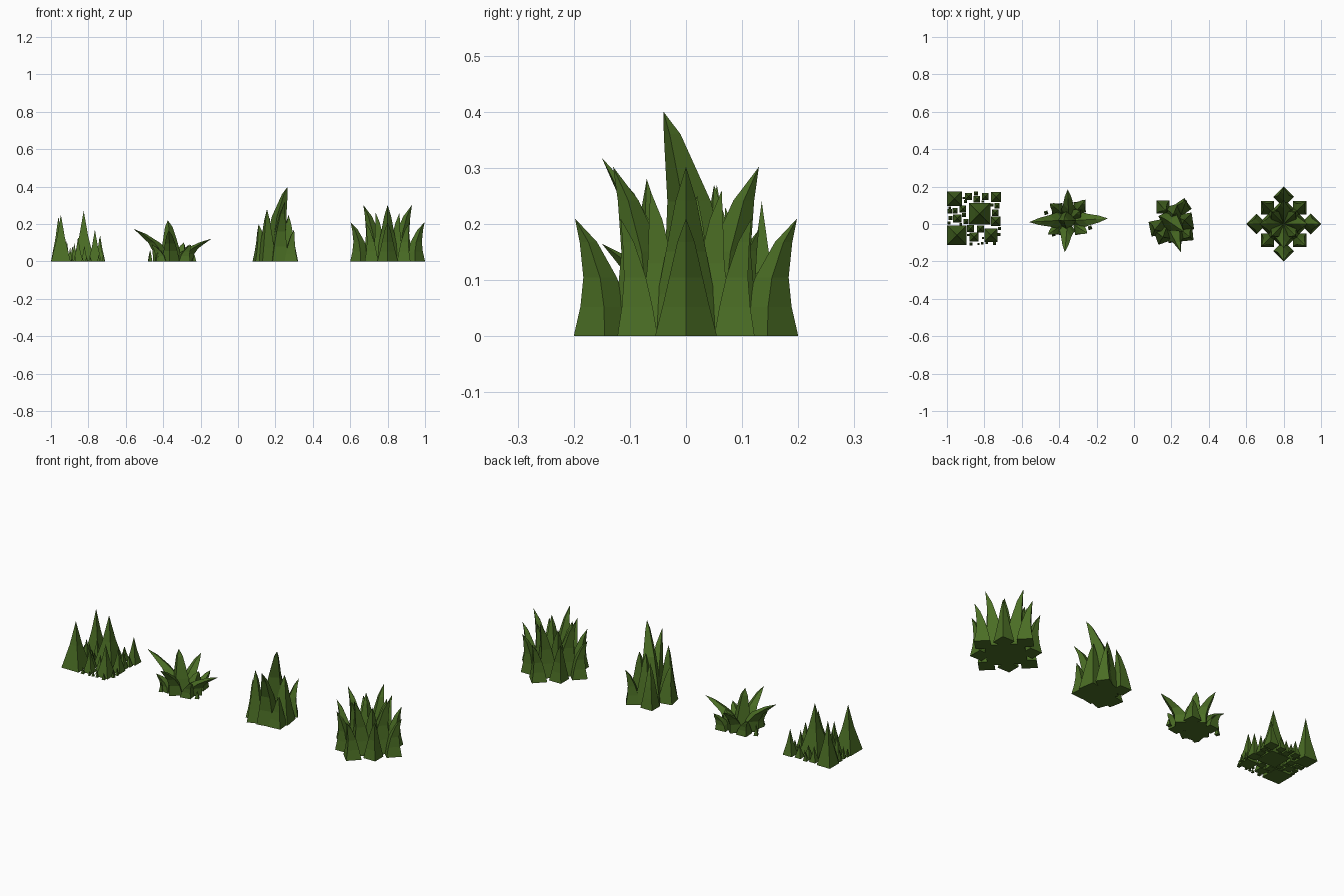
import bpy, bmesh, math, random
from mathutils import Vector

cube = bpy.data.objects.get("Cube")
if cube:
    bpy.data.objects.remove(cube)

green = bpy.data.materials.new("grass green")
green.use_nodes = True
GREEN = (0.07, 0.155, 0.018, 1)
green.diffuse_color = GREEN
green.node_tree.nodes["Principled BSDF"].inputs["Base Color"].default_value = GREEN

RINGS = [(0, 1), (0.25, 0.76), (0.5, 0.54), (0.8, 0.28)]
ARCH_RINGS = [(0, 1), (0.25, 0.78), (0.5, 0.58), (0.8, 0.34)]
TALL_RINGS = [(0, 1), (0.3, 0.75), (0.6, 0.52), (0.9, 0.2)]
CORNER = math.pi / 4


def blade(bm, base, tip, half, yaw=0, power=2.5, rings=RINGS, rise=1):
    """Four-sided leaf that leaves the ground upright and curls to its tip."""
    base, tip = Vector((*base, 0)), Vector(tip)
    loops = []
    for t, width in rings:
        centre = base.lerp(tip, t ** power)
        centre.z = tip.z * t ** rise
        loop = []
        for k in range(4):
            a = yaw + CORNER + k * math.pi / 2
            r = half * width * math.sqrt(2)
            loop.append(bm.verts.new(centre + Vector((r * math.cos(a), r * math.sin(a), 0))))
        loops.append(loop)
    bm.faces.new(loops[0][::-1])
    for lo, hi in zip(loops, loops[1:]):
        for k in range(4):
            n = (k + 1) % 4
            bm.faces.new((lo[k], lo[n], hi[n], hi[k]))
    top = bm.verts.new(tip)
    for k in range(4):
        bm.faces.new((loops[-1][k], loops[-1][(k + 1) % 4], top))


def finish(bm, name, location):
    bmesh.ops.recalc_face_normals(bm, faces=bm.faces[:])
    mesh = bpy.data.meshes.new(name)
    bm.to_mesh(mesh)
    bm.free()
    mesh.materials.append(green)
    obj = bpy.data.objects.new(name, mesh)
    obj.location = location
    bpy.context.collection.objects.link(obj)


# Square patch of straight spikes: large ones placed, small ones filling the gaps
bm = bmesh.new()
spikes = [(-0.105, 0.105, 0.04, 0.24), (-0.092, -0.09, 0.052, 0.25), (0.03, 0.025, 0.057, 0.27),
          (0.118, 0.115, 0.027, 0.14), (0.09, -0.09, 0.035, 0.17), (-0.09, 0.0, 0.022, 0.12),
          (-0.06, 0.05, 0.018, 0.11), (0.0, -0.1, 0.024, 0.13), (0.115, -0.015, 0.025, 0.13),
          (-0.02, -0.055, 0.019, 0.1)]
rng = random.Random(4)
for half in (0.018, 0.014, 0.011, 0.008, 0.006):
    for _ in range(350):
        x, y = (rng.uniform(-0.145 + half, 0.145 - half) for _ in "xy")
        if all(max(abs(x - s[0]), abs(y - s[1])) > half + s[2] + 0.001 for s in spikes):
            spikes.append((x, y, half, half * rng.uniform(4, 6)))
for x, y, half, height in spikes:
    blade(bm, (x, y), (x, y, height), half, rings=[(0, 1), (0.5, 0.42)])
finish(bm, "spiky_grass_patch", (-0.855, 0.03, 0))

# Low spreading tuft with long arching leaves
bm = bmesh.new()
for base, tip, half in [
        ((-0.05, 0), (-0.21, -0.01, 0.175), 0.038), ((0.06, 0), (0.21, 0.01, 0.122), 0.038),
        ((-0.01, -0.05), (-0.02, -0.17, 0.165), 0.034), ((0, 0.05), (-0.005, 0.165, 0.14), 0.034),
        ((-0.01, 0), (-0.025, 0.0, 0.22), 0.042), ((0.04, 0.03), (0.06, 0.05, 0.1), 0.035),
        ((-0.06, 0.06), (-0.1, 0.09, 0.09), 0.03), ((0.06, 0.07), (0.09, 0.11, 0.09), 0.03),
        ((-0.06, -0.045), (-0.11, -0.075, 0.09), 0.03), ((0.06, -0.045), (0.1, -0.07, 0.09), 0.03)]:
    yaw = math.atan2(tip[1], tip[0]) + CORNER
    blade(bm, base, tip, half, yaw, power=1.7, rings=ARCH_RINGS, rise=0.8)
for x, y, height in [(-0.12, 0.04, 0.06), (0.115, -0.04, 0.04), (-0.08, -0.075, 0.05)]:
    blade(bm, (x, y), (x, y, height), 0.01, 0.3)
finish(bm, "spreading_grass_tuft", (-0.35, 0.02, 0))

# Narrow tall clump
bm = bmesh.new()
blade(bm, (0.005, 0.02), (0.066, -0.04, 0.4), 0.055, 0.5, power=2.8, rings=TALL_RINGS)
for base, tip, half, yaw in [
        ((0.02, -0.05), (0.05, -0.15, 0.318), 0.045, 0.2),
        ((-0.045, -0.06), (-0.045, -0.07, 0.28), 0.04, 0.35), ((-0.075, -0.02), (-0.09, -0.03, 0.2), 0.04, 0.2),
        ((-0.045, 0.09), (-0.03, 0.07, 0.23), 0.035, 0), ((0.06, 0.09), (0.08, 0.13, 0.19), 0.035, 0.6),
        ((0.07, 0.01), (0.07, 0.02, 0.25), 0.045, 0.15), ((0.08, -0.055), (0.1, -0.07, 0.17), 0.035, 0.1),
        ((0.01, 0.06), (0.01, 0.05, 0.27), 0.04, 0.3)]:
    blade(bm, base, tip, half, yaw)
finish(bm, "tall_grass_clump", (0.2, 0, 0))

# Full round clump: rings of leaves repeated around the centre, one edge of each facing out
bm = bmesh.new()
LAYERS = [(0, 0.145, 0.198, 0.21, 0.039), (0, 0.07, 0.13, 0.302, 0.047),
          (45, 0.122, 0.165, 0.21, 0.036), (45, 0.06, 0.09, 0.26, 0.042)]
for offset, r0, r1, height, half in LAYERS:
    for k in range(4):
        a = math.radians(offset + 90 * k)
        c, s = math.cos(a), math.sin(a)
        blade(bm, (r0 * c, r0 * s), (r1 * c, r1 * s, height), half, yaw=a + CORNER, power=2.7)
finish(bm, "round_grass_clump", (0.8, 0, 0))
